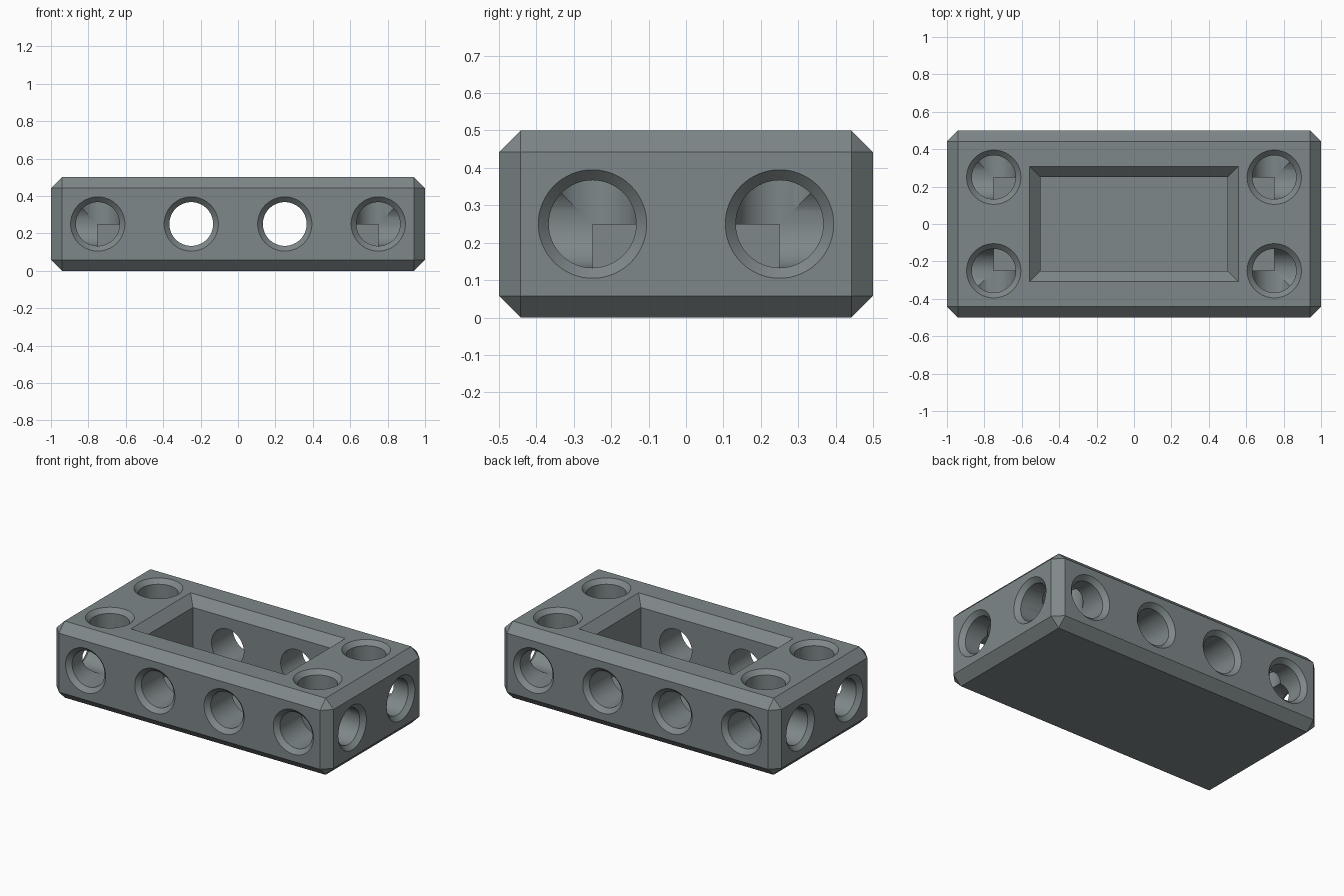
import bpy, bmesh, math
from mathutils import Vector

if "Cube" in bpy.data.objects:
    bpy.data.objects.remove(bpy.data.objects["Cube"])

CH = 0.058           # edge chamfer width
R, R_OUT = 0.117, 0.145  # bore radius and countersink radius
FLOOR = 0.10         # pocket floor height

grey = bpy.data.materials.new("slate grey")
grey.diffuse_color = (0.21, 0.245, 0.25, 1)
grey.use_nodes = True
grey.node_tree.nodes["Principled BSDF"].inputs["Base Color"].default_value = grey.diffuse_color


def mesh_object(name, bm):
    bmesh.ops.recalc_face_normals(bm, faces=bm.faces[:])
    me = bpy.data.meshes.new(name)
    bm.to_mesh(me)
    bm.free()
    ob = bpy.data.objects.new(name, me)
    me.materials.append(grey)
    bpy.context.collection.objects.link(ob)
    return ob


def loft(bm, rings):
    """Closed solid through a list of equally sized vertex rings."""
    rings = [[bm.verts.new(p) for p in ring] for ring in rings]
    n = len(rings[0])
    for a, b in zip(rings, rings[1:]):
        for i in range(n):
            j = (i + 1) % n
            bm.faces.new((a[i], a[j], b[j], b[i]))
    bm.faces.new(rings[0])
    bm.faces.new(rings[-1])


def bore(name, centre, direction, depth, segments=64):
    """Countersunk drill from the block surface in to the centre point."""
    d = Vector(direction)
    u = Vector((0, 0, 1)) if d.z == 0 else Vector((1, 0, 0))
    v = d.cross(u)
    sink, over = R_OUT - R, 0.05
    profile = [(0, R), (depth - sink, R), (depth + over, R_OUT + over)]
    rings = []
    for h, r in profile:
        rings.append([Vector(centre) + d * h
                      + u * (r * math.cos(t)) + v * (r * math.sin(t))
                      for t in (2 * math.pi * i / segments for i in range(segments))])
    bm = bmesh.new()
    loft(bm, rings)
    return mesh_object(name, bm)


# Chamfered block
bm = bmesh.new()
bmesh.ops.create_cube(bm, size=1)
for vert in bm.verts:
    vert.co = (vert.co.x * 2, vert.co.y, vert.co.z * 0.5 + 0.25)
bmesh.ops.bevel(bm, geom=bm.edges[:], offset=CH, offset_type='OFFSET',
                segments=1, profile=0.5, affect='EDGES')
block = mesh_object("block", bm)

# Rectangular pocket with a chamfered rim
bm = bmesh.new()
rings = []
for z, g in ((FLOOR, 0), (0.5 - CH, 0), (0.55, CH + 0.05)):
    x, y = 0.5 + g, 0.25 + g
    rings.append([(-x, -y, z), (x, -y, z), (x, y, z), (-x, y, z)])
loft(bm, rings)
cutters = [mesh_object("pocket_cutter", bm)]

# Corner bores meet in threes, the middle bores open into the pocket
for sx in (-1, 1):
    for sy in (-1, 1):
        corner = (sx * 0.75, sy * 0.25, 0.25)
        for direction in ((sx, 0, 0), (0, sy, 0), (0, 0, 1)):
            cutters.append(bore("corner_bore_cutter", corner, direction, 0.25))
        cutters.append(bore("wall_bore_cutter", (sx * 0.25, sy * 0.2, 0.25),
                            (0, sy, 0), 0.3))

# Cut everything out of the block
for cutter in cutters:
    mod = block.modifiers.new("cut", 'BOOLEAN')
    mod.operation = 'DIFFERENCE'
    mod.solver = 'EXACT'
    mod.object = cutter
    cutter.hide_render = True

bpy.context.view_layer.update()
evaluated = block.evaluated_get(bpy.context.evaluated_depsgraph_get())
result = bpy.data.meshes.new_from_object(evaluated)
block.modifiers.clear()
block.data = result
for cutter in cutters:
    bpy.data.objects.remove(cutter)

# Smooth bores, crisp edges
bpy.context.view_layer.objects.active = block
block.select_set(True)
bpy.ops.object.shade_smooth_by_angle(angle=math.radians(25))
